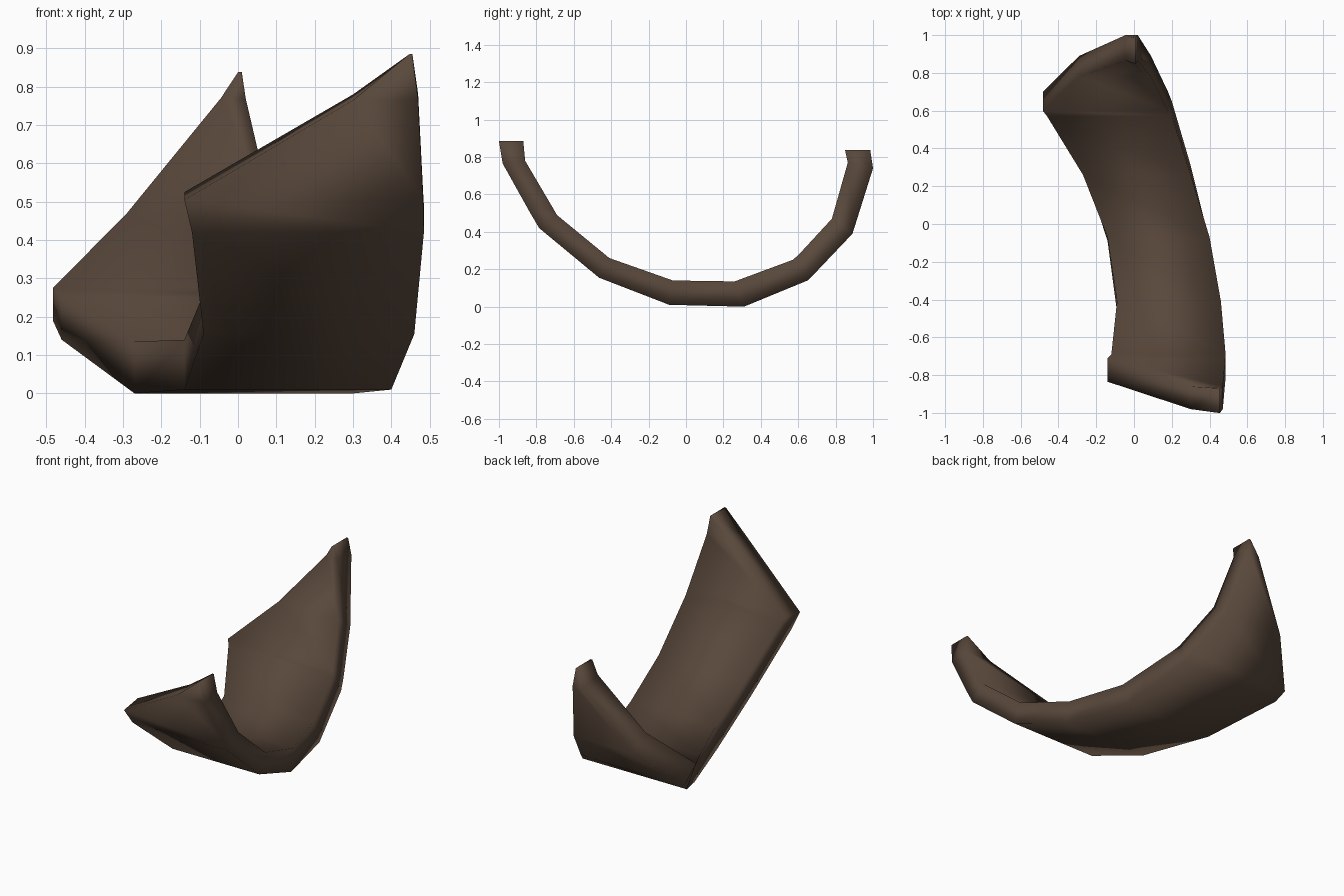
import bpy, bmesh

brown = bpy.data.materials.new("dark_brown")
brown.diffuse_color = (0.1, 0.065, 0.044, 1)

# Stations along the curved shell:
# outer y, outer z, inner y, inner z, left x, right x
STATIONS = [
    (-1.00, 0.885, -0.87, 0.885, 0.447, 0.455),
    (-0.98, 0.765, -0.86, 0.78, 0.30, 0.47),
    (-0.835, 0.505, -0.71, 0.525, -0.14, 0.483),
    (-0.785, 0.42, -0.69, 0.49, -0.12, 0.485),
    (-0.465, 0.155, -0.41, 0.26, -0.09, 0.46),
    (-0.09, 0.01, -0.07, 0.14, -0.14, 0.40),
    (0.31, 0.00, 0.26, 0.135, -0.27, 0.30),
    (0.65, 0.14, 0.57, 0.25, -0.46, 0.20),
    (0.70, 0.19, 0.60, 0.275, -0.483, 0.18),
    (0.89, 0.39, 0.78, 0.47, -0.29, 0.09),
    (1.00, 0.74, 0.865, 0.77, -0.045, 0.02),
    (0.985, 0.838, 0.85, 0.838, 0.0, 0.01),
]

# Curved shell: a four-sided cross-section bridged from station to station
bm = bmesh.new()
rings = []
for oy, oz, iy, iz, lx, rx in STATIONS:
    corners = [(lx, oy, oz), (rx, oy, oz), (rx, iy, iz), (lx, iy, iz)]
    rings.append([bm.verts.new(c) for c in corners])
for a, b in zip(rings, rings[1:]):
    for i in range(4):
        j = (i + 1) % 4
        bm.faces.new((a[i], a[j], b[j], b[i]))

# Narrow caps at the two pointed tips
bm.faces.new(rings[0])
bm.faces.new(rings[-1])
bmesh.ops.recalc_face_normals(bm, faces=bm.faces)
for f in bm.faces:
    f.smooth = True

mesh = bpy.data.meshes.new("curved_shell")
bm.to_mesh(mesh)
bm.free()
mesh.materials.append(brown)
shell = bpy.data.objects.new("curved_shell", mesh)
bpy.context.collection.objects.link(shell)
